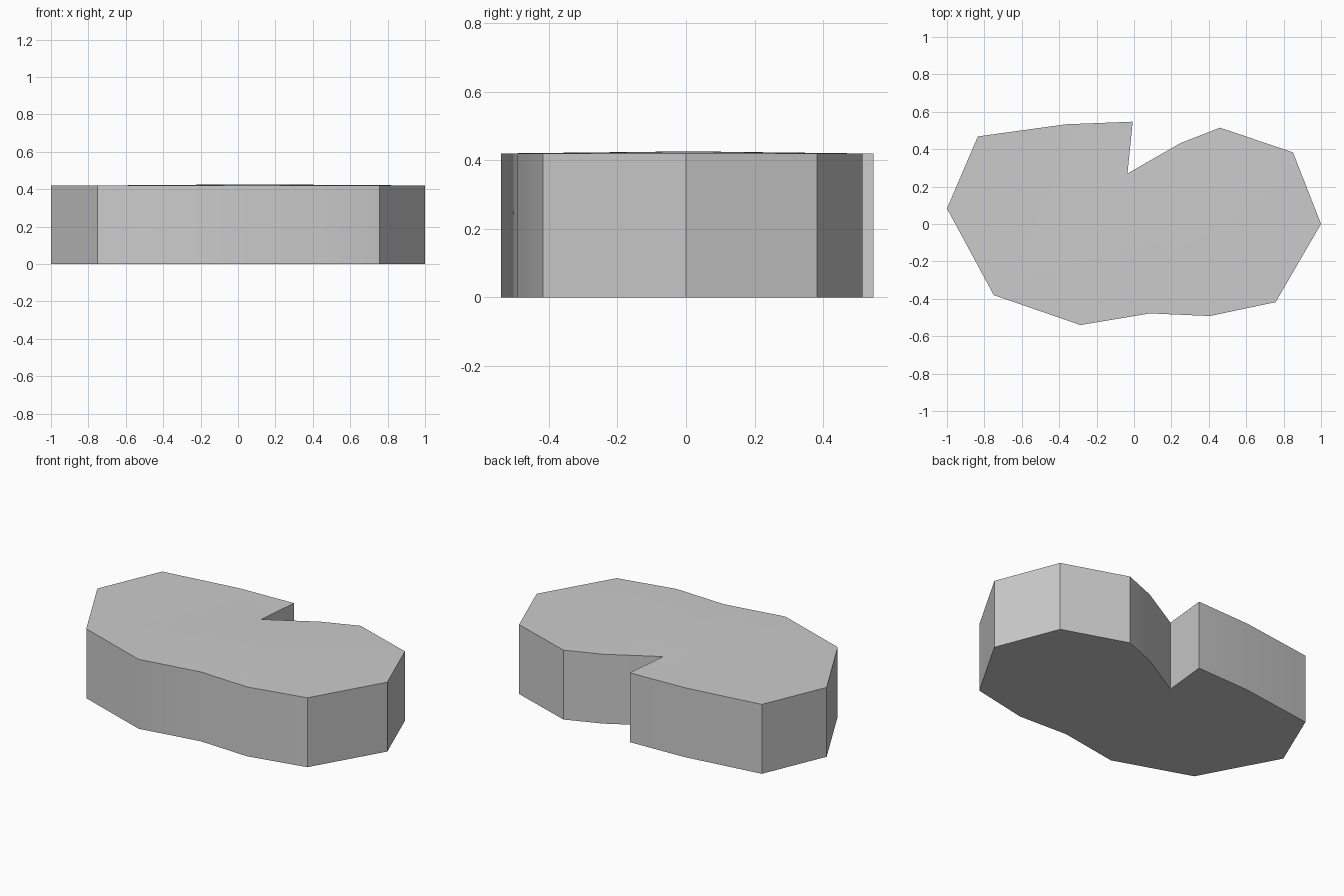
import bpy
import bmesh
import math

cube = bpy.data.objects.get("Cube")
if cube:
    bpy.data.objects.remove(cube, do_unlink=True)

HEIGHT = 0.42

# Plan outline, counter-clockwise, with a notch in the back edge
OUTLINE = [
    (1.0, 0.0), (0.85, 0.383), (0.46, 0.515), (0.25, 0.433),
    (-0.035, 0.27), (-0.007, 0.547), (-0.365, 0.533), (-0.835, 0.468),
    (-1.0, 0.083), (-0.75, -0.38), (-0.287, -0.54), (0.085, -0.478),
    (0.405, -0.492), (0.757, -0.418),
]
NOTCH, FRONT_DIP = 4, 11

# Flat grey material
grey = bpy.data.materials.new("stone_grey")
grey.use_nodes = True
colour = (0.6, 0.6, 0.6, 1.0)
grey.diffuse_color = colour
grey.node_tree.nodes["Principled BSDF"].inputs["Base Color"].default_value = colour

# Extrude the outline into a slab
bm = bmesh.new()
base = [bm.verts.new((x, y, 0.0)) for x, y in OUTLINE]
top = [bm.verts.new((x, y, HEIGHT)) for x, y in OUTLINE]
count = len(OUTLINE)
for i in range(count):
    j = (i + 1) % count
    bm.faces.new((base[i], base[j], top[j], top[i]))
bm.faces.new(list(reversed(base)))

# Two top halves share a barely raised crown point
crown = bm.verts.new((0.07, 0.01, HEIGHT + 0.006))
halves = [
    bm.faces.new(top[NOTCH:FRONT_DIP + 1] + [crown]),
    bm.faces.new(top[FRONT_DIP:] + top[:NOTCH + 1] + [crown]),
]
bmesh.ops.triangulate(bm, faces=halves)
bmesh.ops.recalc_face_normals(bm, faces=bm.faces[:])

mesh = bpy.data.meshes.new("notched_slab")
bm.to_mesh(mesh)
bm.free()
mesh.materials.append(grey)
slab = bpy.data.objects.new("notched_slab", mesh)
bpy.context.collection.objects.link(slab)

# Soft shading on gentle bends, sharp corners elsewhere
bpy.ops.object.select_all(action='DESELECT')
slab.select_set(True)
bpy.context.view_layer.objects.active = slab
bpy.ops.object.shade_smooth_by_angle(angle=math.radians(30))
